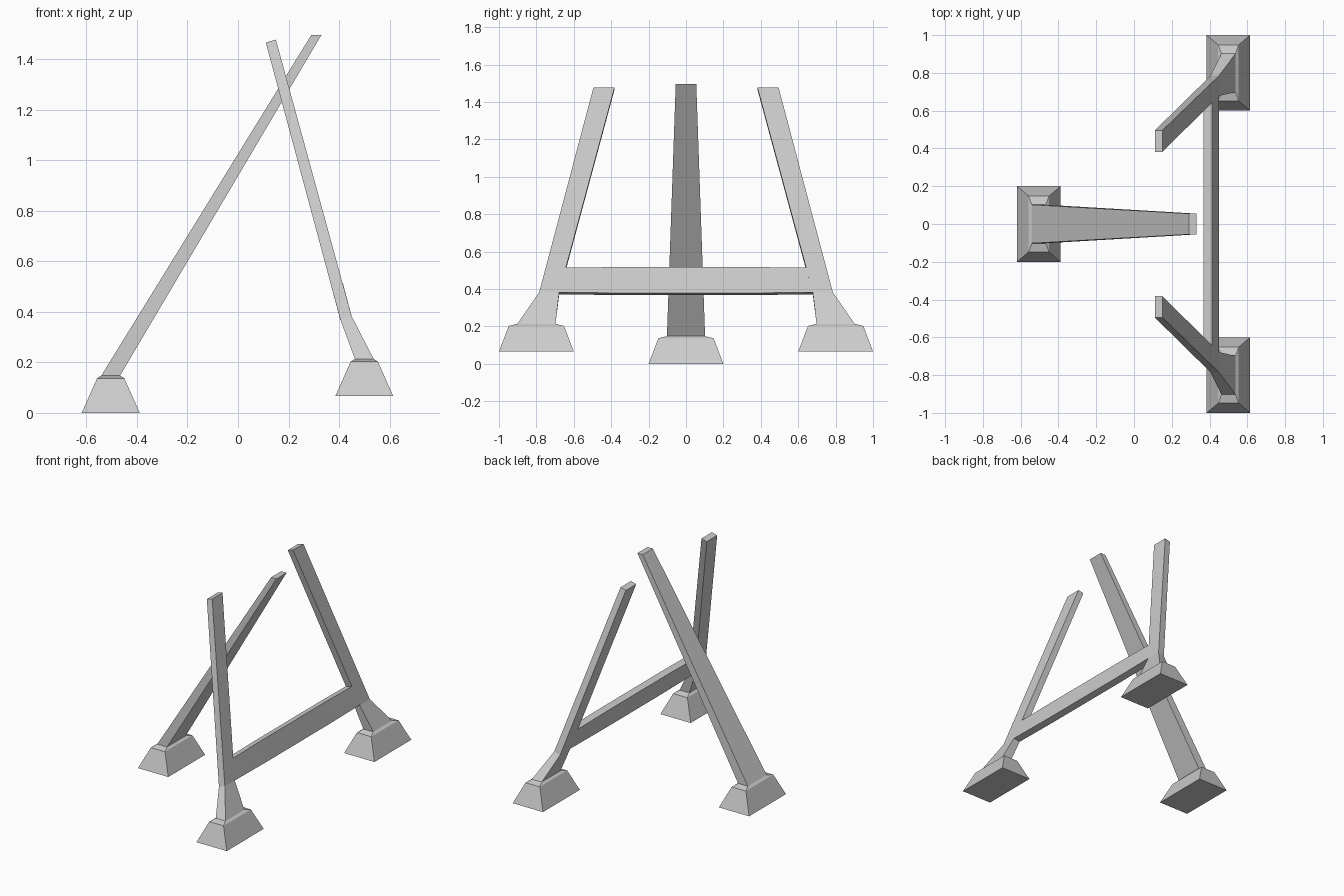
import bpy
import bmesh

cube = bpy.data.objects.get("Cube")
if cube:
    bpy.data.objects.remove(cube, do_unlink=True)

grey = bpy.data.materials.new("light_grey")
grey.use_nodes = True
colour = (0.6, 0.6, 0.6, 1)
grey.diffuse_color = colour
grey.node_tree.nodes["Principled BSDF"].inputs["Base Color"].default_value = colour


def ring(x0, x1, y0, y1, z0, z1=None):
    """Four-cornered section, z0 at the x0 edge and z1 at the x1 edge."""
    z1 = z0 if z1 is None else z1
    return [(x0, y0, z0), (x1, y0, z1), (x1, y1, z1), (x0, y1, z0)]


def loft(name, rings):
    """Closed solid through four-cornered sections."""
    bm = bmesh.new()
    loops = [[bm.verts.new(p) for p in r] for r in rings]
    for a, b in zip(loops, loops[1:]):
        for i in range(4):
            j = (i + 1) % 4
            bm.faces.new((a[i], a[j], b[j], b[i]))
    bm.faces.new(loops[0][::-1])
    bm.faces.new(loops[-1])
    bmesh.ops.recalc_face_normals(bm, faces=bm.faces)
    mesh = bpy.data.meshes.new(name)
    bm.to_mesh(mesh)
    bm.free()
    mesh.materials.append(grey)
    obj = bpy.data.objects.new(name, mesh)
    bpy.context.collection.objects.link(obj)


def foot(cx, cy, z):
    """Flared base, shoulder and the section where the leg begins."""
    sizes = [(0.115, 0.2, 0), (0.054, 0.148, 0.137), (0.037, 0.102, 0.148)]
    return [ring(cx - w, cx + w, cy - d, cy + d, z + h) for w, d, h in sizes]


# Single wide leg, tapering and leaning across
loft("wide_leg", foot(-0.504, 0, 0) + [ring(0.29, 0.33, -0.055, 0.055, 1.496)])

# Pair of slim legs with a bent ankle
for side, label in ((-1, "front"), (1, "back")):
    leg = foot(0.5, 0.8, 0.066)
    leg.append(ring(0.405, 0.45, 0.678, 0.785, 0.37, 0.383))
    leg.append(ring(0.11, 0.15, 0.382, 0.495, 1.467, 1.478))
    loft(label + "_slim_leg", [[(x, y * side, z) for x, y, z in r] for r in leg])

# Crossbar lying in the plane of the slim legs, bowed slightly at the middle
bar = []
for y, rise in ((-0.68, 0), (-0.35, 0.004), (0.35, 0.004), (0.68, 0)):
    bar.append([(0.405, y, 0.372 - rise), (0.45, y, 0.383 - rise),
                (0.414, y, 0.514 + rise), (0.369, y, 0.503 + rise)])
loft("crossbar", bar)
